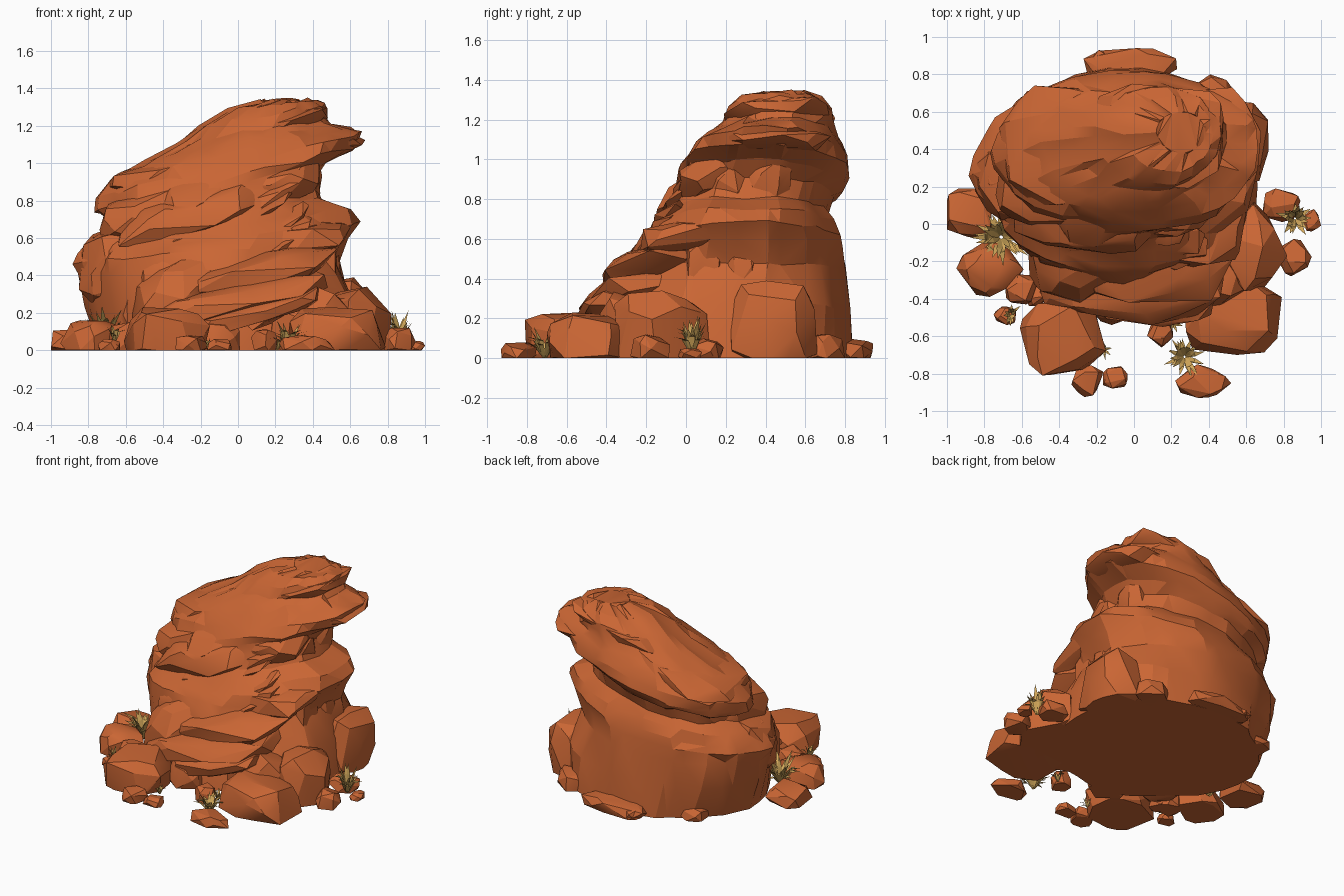
import bpy, bmesh, math, random
from mathutils import Vector, noise

random.seed(11)


def material(name, rgb):
    m = bpy.data.materials.new(name)
    m.diffuse_color = (*rgb, 1)
    return m


ROCK = material("rust rock", (0.59, 0.132, 0.034))
STRAW = material("straw", (0.70, 0.42, 0.11))
OLIVE = material("dry olive", (0.48, 0.30, 0.08))


def finish(bm, name, mats, angle=None):
    me = bpy.data.meshes.new(name)
    bm.to_mesh(me)
    bm.free()
    ob = bpy.data.objects.new(name, me)
    bpy.context.collection.objects.link(ob)
    for m in mats:
        me.materials.append(m)
    if angle:
        bpy.ops.object.select_all(action='DESELECT')
        ob.select_set(True)
        bpy.context.view_layer.objects.active = ob
        bpy.ops.object.shade_smooth_by_angle(angle=math.radians(angle))
    return ob


def rock(name, c, r, slope=0.0, lean=0.0, n=30, box=0.7, turn=0.0):
    """Faceted stone: hull of jittered boxy-ellipsoid points, sheared along x and y."""
    pts = []
    for i in range(n):
        z = 1 - 2 * (i + 0.5) / n
        a = i * 2.39996 + random.uniform(-0.3, 0.3) + c[0] * 9
        s = math.sqrt(1 - z * z)
        p = (s * math.cos(a), s * math.sin(a), z)
        k = random.uniform(0.88, 1.08)
        p = [k * math.copysign(abs(v) ** box, v) for v in p]
        pts.append((p[0] * math.cos(turn) - p[1] * math.sin(turn),
                    p[0] * math.sin(turn) + p[1] * math.cos(turn), p[2]))
    lo = [min(p[i] for p in pts) for i in range(3)]
    hi = [max(p[i] for p in pts) for i in range(3)]
    bm = bmesh.new()
    for p in pts:
        q = [((p[i] - lo[i]) / (hi[i] - lo[i]) * 2 - 1) * r[i] for i in range(3)]
        z = c[2] + q[2] + slope * q[0] + lean * q[1]
        bm.verts.new((c[0] + q[0], c[1] + q[1], max(z, 0)))
    res = bmesh.ops.convex_hull(bm, input=bm.verts)
    junk = {g for g in res["geom_interior"] + res["geom_unused"] if isinstance(g, bmesh.types.BMVert)}
    bmesh.ops.delete(bm, geom=list(junk), context='VERTS')
    bmesh.ops.dissolve_limit(bm, angle_limit=math.radians(9), verts=bm.verts, edges=bm.edges)
    bmesh.ops.recalc_face_normals(bm, faces=bm.faces)
    return finish(bm, name, [ROCK], 22)


# Main outcrop: tilted strata rings (z, left x, right x, front y, back y, slope)
RINGS = [
    (0.00, -0.75, 0.66, -0.46, 0.85, 0.00), (0.25, -0.82, 0.64, -0.40, 0.83, 0.02),
    (0.44, -0.86, 0.53, -0.31, 0.81, 0.06), (0.53, -0.87, 0.57, -0.28, 0.80, 0.09),
    (0.60, -0.86, 0.65, -0.24, 0.78, 0.11), (0.67, -0.82, 0.61, -0.16, 0.75, 0.12),
    (0.73, -0.72, 0.46, -0.11, 0.71, 0.14), (0.81, -0.68, 0.42, -0.08, 0.74, 0.20),
    (0.86, -0.73, 0.49, -0.06, 0.79, 0.23), (0.92, -0.76, 0.65, -0.05, 0.81, 0.24),
    (0.99, -0.76, 0.68, -0.01, 0.81, 0.24), (1.05, -0.69, 0.61, 0.06, 0.79, 0.22),
    (1.11, -0.50, 0.49, 0.11, 0.77, 0.20), (1.17, -0.33, 0.47, 0.17, 0.75, 0.18),
    (1.25, -0.21, 0.46, 0.21, 0.73, 0.17), (1.31, -0.05, 0.42, 0.28, 0.68, 0.10),
    (1.335, 0.12, 0.38, 0.38, 0.60, 0.03)]
SEG = 30
bm = bmesh.new()
loops = []
for k, (z, x0, x1, y0, y1, slope) in enumerate(RINGS):
    cx, cy, rx, ry = (x0 + x1) / 2, (y0 + y1) / 2, (x1 - x0) / 2, (y1 - y0) / 2
    loop = []
    for i in range(SEG):
        a = 2 * math.pi * (i + 0.25 * math.sin(i * 2.3)) / SEG
        c, s = math.cos(a), math.sin(a)
        w = 1 + 0.07 * noise.noise(Vector((c * 2.2, s * 2.2, z * 5))) + random.uniform(-0.02, 0.01)
        if c < 0:  # tapered left end, most of all low on the front
            w -= abs(c * s) * ((0.28 if z < 0.7 else 0.10) if s < 0 else 0.09)
        px = rx * w * math.copysign(abs(c) ** 0.92, c)
        py = ry * w * math.copysign(abs(s) ** 0.92, s)
        jz = random.uniform(-0.014, 0.014) if k else 0
        loop.append(bm.verts.new((cx + px, cy + py, z + slope * px + jz)))
    loops.append(loop)
for a, b in zip(loops, loops[1:]):
    for i in range(SEG):
        j = (i + 1) % SEG
        bm.faces.new((a[i], a[j], b[j], b[i]))
bm.faces.new(loops[0][::-1])
bm.faces.new(loops[-1])
bmesh.ops.triangulate(bm, faces=bm.faces)
bmesh.ops.recalc_face_normals(bm, faces=bm.faces)
finish(bm, "outcrop_core", [ROCK], 18)

# Broken strata ledges leaning on the front: centre, radii, slope in x, slope in y
LEDGES = [
    ((-0.04, -0.24, 0.27), (0.52, 0.30, 0.09), 0.20, 0.15),
    ((0.10, -0.38, 0.22), (0.34, 0.17, 0.07), 0.24, 0.20),
    ((0.08, -0.12, 0.43), (0.45, 0.30, 0.10), 0.20, 0.15),
    ((0.28, 0.06, 0.60), (0.33, 0.29, 0.09), 0.14, 0.12),
    ((-0.24, 0.12, 0.75), (0.40, 0.28, 0.13), 0.30, 0.20),
    ((-0.23, 0.10, 0.86), (0.25, 0.23, 0.10), 0.30, 0.55),
    ((-0.46, 0.24, 0.76), (0.28, 0.26, 0.14), 0.30, 0.10),
    ((0.16, 0.20, 0.90), (0.28, 0.24, 0.12), 0.28, 0.25),
    ((-0.34, -0.16, 0.26), (0.23, 0.26, 0.24), 0.40, 0.30),
    ((-0.27, -0.04, 0.50), (0.29, 0.22, 0.13), 0.30, 0.30),
    ((0.42, 0.45, 1.09), (0.26, 0.28, 0.06), 0.10, 0.00),
    ((0.12, 0.47, 1.19), (0.36, 0.28, 0.075), 0.22, 0.05),
    ((-0.30, 0.42, 0.98), (0.42, 0.32, 0.08), 0.27, 0.05)]
for n, (c, r, sx, sy) in enumerate(LEDGES):
    rock(f"ledge_{n + 1}", c, r, sx, sy, 46, 0.72 if n != 5 else 0.9)

# Thin splintered shards along the front strata
for n in range(30):
    t = random.random()
    z = 0.14 + 0.8 * t
    x = random.uniform(-0.42, 0.32)
    y = -0.47 + 0.50 * t + 0.25 * (x + 0.05) ** 2
    rock(f"shard_{n + 1}", (x, y + 0.05, z + 0.2 * x),
         (random.uniform(0.08, 0.17), 0.08, random.uniform(0.02, 0.045)),
         random.uniform(0.25, 0.6), 0.5, 14, 0.8)

# Upright fractured columns under the right overhangs
for n, (x, y, z, h) in enumerate([(0.35, 0.22, 0.86, 0.13), (0.36, 0.42, 0.88, 0.13),
                                  (0.44, 0.10, 0.42, 0.18), (0.46, 0.28, 0.42, 0.18)]):
    rock(f"column_{n + 1}", (x, y, z), (0.09, 0.11, h), 0.3, 0, 20, 0.75)

# Boulders resting on the ground: x, y, radius x, radius y, height
BOULDERS = [
    (-0.88, 0.06, 0.12, 0.13, 0.11), (-0.77, -0.24, 0.18, 0.15, 0.16),
    (-0.60, -0.35, 0.09, 0.08, 0.15), (-0.53, -0.38, 0.07, 0.06, 0.10),
    (-0.69, -0.49, 0.06, 0.05, 0.06), (-0.38, -0.60, 0.23, 0.21, 0.23),
    (-0.25, -0.84, 0.085, 0.085, 0.08), (-0.10, -0.82, 0.065, 0.06, 0.06),
    (0.37, -0.84, 0.15, 0.09, 0.08), (0.53, -0.49, 0.26, 0.21, 0.23),
    (0.63, -0.12, 0.19, 0.24, 0.34), (0.54, 0.44, 0.18, 0.22, 0.39),
    (0.86, -0.18, 0.09, 0.10, 0.12), (0.79, 0.10, 0.10, 0.09, 0.10),
    (0.95, 0.02, 0.05, 0.06, 0.05), (0.14, -0.59, 0.07, 0.07, 0.11),
    (-0.02, 0.85, 0.25, 0.09, 0.10), (-0.17, 0.87, 0.08, 0.06, 0.07),
    (-0.52, 0.64, 0.08, 0.08, 0.08), (0.42, 0.70, 0.12, 0.10, 0.12),
    (0.38, -0.30, 0.22, 0.16, 0.34), (-0.12, -0.44, 0.13, 0.10, 0.17)]
for n, (x, y, rx, ry, h) in enumerate(BOULDERS):
    rock(f"boulder_{n + 1}", (x, y, h * 0.28), (rx, ry, h * 0.72), n=34 if h > 0.15 else 20,
         box=0.66, turn=n * 0.7)
rock("left_shoulder", (-0.63, 0.22, 0.45), (0.22, 0.22, 0.21), 0, 0.1, 34, 0.7)
rock("left_foot", (-0.50, 0.08, 0.18), (0.18, 0.22, 0.20), 0.1, 0, 30, 0.7)


# Dry grass tufts: bent tapering blades
def tuft(name, x, y, z, radius, height, count):
    bm = bmesh.new()
    for i in range(count):
        a = 2 * math.pi * i / count + random.uniform(-0.3, 0.3)
        d = Vector((math.cos(a), math.sin(a), 0))
        side = Vector((-d.y, d.x, 0)) * height * 0.075
        reach, h = radius * random.uniform(0.35, 1), height * random.uniform(0.55, 1)
        base = Vector((x, y, z)) + d * radius * 0.05
        mid = base + d * reach * 0.45 + Vector((0, 0, h * 0.62))
        tip = base + d * reach * 0.95 + Vector((0, 0, h * (1.0 if reach < radius * 0.7 else 0.7)))
        v = [bm.verts.new(p) for p in (base - side * 0.6, base + side * 0.6, mid + side, mid - side, tip)]
        for f in (bm.faces.new(v[:4]), bm.faces.new((v[3], v[2], v[4]))):
            f.material_index = int(i % 4 == 0)
            f.normal_update()
            if f.normal.z < 0:
                f.normal_flip()
    finish(bm, name, [STRAW, OLIVE])


tuft("grass_left", -0.71, -0.07, 0.03, 0.18, 0.21, 40)
tuft("grass_right", 0.86, 0.03, 0.02, 0.11, 0.20, 26)
tuft("grass_front", 0.27, -0.71, 0.0, 0.12, 0.16, 26)
tuft("grass_small_1", -0.66, -0.48, 0.04, 0.07, 0.11, 12)
tuft("grass_small_2", -0.16, -0.67, 0.0, 0.06, 0.08, 11)
tuft("grass_small_3", 0.21, -0.53, 0.0, 0.06, 0.10, 11)
